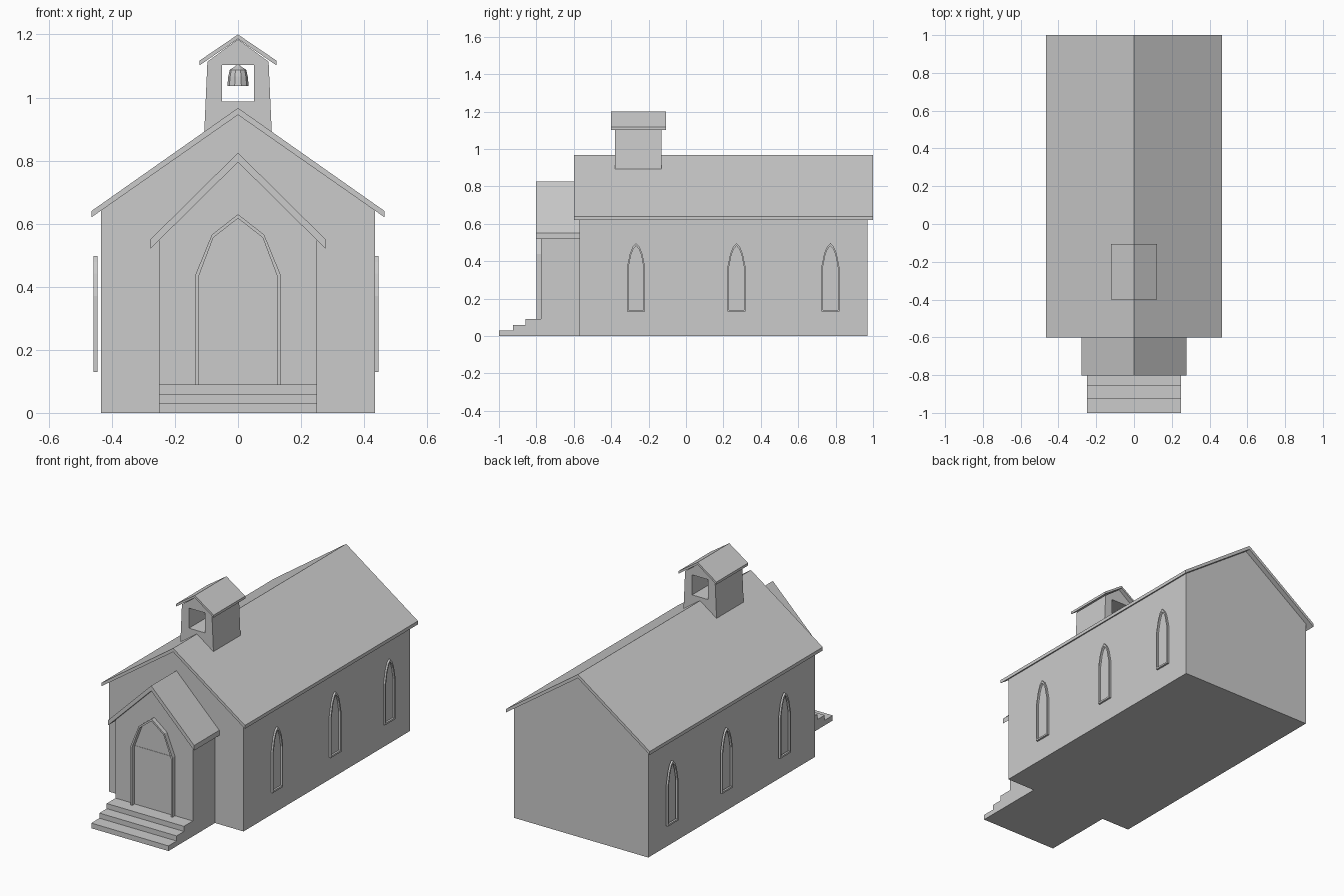
import bpy, bmesh, math

if "Cube" in bpy.data.objects:
    bpy.data.objects.remove(bpy.data.objects["Cube"])


def finish(name, bm):
    bmesh.ops.recalc_face_normals(bm, faces=bm.faces[:])
    me = bpy.data.meshes.new(name)
    bm.to_mesh(me)
    bm.free()
    ob = bpy.data.objects.new(name, me)
    bpy.context.collection.objects.link(ob)
    return ob


def place(p, d, axis):
    return (d, p[0], p[1]) if axis == 'x' else (p[0], d, p[1])


def prism(name, outline, d0, d1, axis='y', hole=None):
    """Extrude an outline along an axis; a hole must match its point count."""
    bm = bmesh.new()
    n = len(outline)
    loops = [[[bm.verts.new(place(p, d, axis)) for p in path] for d in (d0, d1)]
             for path in ([outline, hole] if hole else [outline])]
    for a, b in loops:
        for i in range(n):
            j = (i + 1) % n
            bm.faces.new((a[i], a[j], b[j], b[i]))
    for k in range(2):
        if hole:
            o, h = loops[0][k], loops[1][k]
            for i in range(n):
                j = (i + 1) % n
                bm.faces.new((o[i], o[j], h[j], h[i]))
        else:
            bm.faces.new(loops[0][k])
    return finish(name, bm)


def mirrored(half):
    """Right half of a profile, bottom to apex on x = 0, made whole."""
    return half + [(-x, z) for x, z in reversed(half) if x > 0]


def roof(name, half, z_low, z_edge, apex_low, apex, y0, y1):
    outline = [(-half, z_low), (-half, z_edge), (0, apex), (half, z_edge), (half, z_low), (0, apex_low)]
    prism(name, outline, y0, y1)


# Main hall
prism("hall", mirrored([(0.435, 0), (0.435, 0.641), (0, 0.945)]), -0.57, 0.97)
roof("hall_roof", 0.465, 0.62, 0.64, 0.945, 0.967, -0.6, 1.0)

# Entrance porch
prism("porch", mirrored([(0.25, 0), (0.25, 0.548), (0, 0.795)]), -0.775, -0.57)
roof("porch_roof", 0.278, 0.52, 0.55, 0.795, 0.825, -0.803, -0.57)

# Steps
prism("steps", [(-1, 0), (-1, 0.03), (-0.925, 0.03), (-0.925, 0.06), (-0.857, 0.06),
                (-0.857, 0.09), (-0.775, 0.09), (-0.775, 0)], -0.25, 0.25, 'x')

# Door and its arched frame
outer = mirrored([(0.135, 0.09), (0.135, 0.438), (0.083, 0.565), (0, 0.63)])
inner = mirrored([(0.125, 0.09), (0.125, 0.432), (0.078, 0.556), (0, 0.617)])
prism("door_frame", outer + inner[::-1], -0.8, -0.775)
prism("door", [(-0.125, 0.09), (0.125, 0.09), (0.125, 0.432), (-0.125, 0.432)], -0.777, -0.77)

# Pointed window frames on both sides
win_out = mirrored([(0.048, 0.13), (0.048, 0.37), (0.033, 0.442), (0.018, 0.478), (0, 0.497)])
win_in = mirrored([(0.04, 0.14), (0.04, 0.367), (0.027, 0.434), (0.014, 0.466), (0, 0.482)])
for i, y in enumerate((-0.267, 0.27, 0.772)):
    o = [(a + y, z) for a, z in win_out]
    h = [(a + y, z) for a, z in win_in]
    prism(f"right_window_{i + 1}", o, 0.434, 0.446, 'x', h)
    prism(f"left_window_{i + 1}", o, -0.458, -0.446, 'x', h)

# Bell tower with an opening from front to back
prism("bell_tower", [(-0.107, 0.89), (0.107, 0.89), (0.097, 1.114), (0, 1.185), (-0.097, 1.114)],
      -0.38, -0.13, 'y',
      [(-0.051, 0.987), (0.051, 0.987), (0.051, 1.104), (0, 1.104), (-0.051, 1.104)])
roof("bell_tower_roof", 0.122, 1.102, 1.117, 1.186, 1.2, -0.4, -0.107)

# Bell: lathed profile, low-poly
bm = bmesh.new()
prof = [(0.027, 1.036), (0.034, 1.036), (0.031, 1.066), (0.026, 1.088), (0.012, 1.097), (0.004, 1.104)]
sides = 10
rings = [[bm.verts.new((r * math.cos(2 * math.pi * k / sides),
                        -0.255 + r * math.sin(2 * math.pi * k / sides), z))
          for k in range(sides)] for r, z in [(0.022, 1.085)] + prof]
for a, b in zip(rings, rings[1:]):
    for k in range(sides):
        m = (k + 1) % sides
        bm.faces.new((a[k], a[m], b[m], b[k]))
bm.faces.new(rings[0])
bm.faces.new(rings[-1])
finish("bell", bm)
